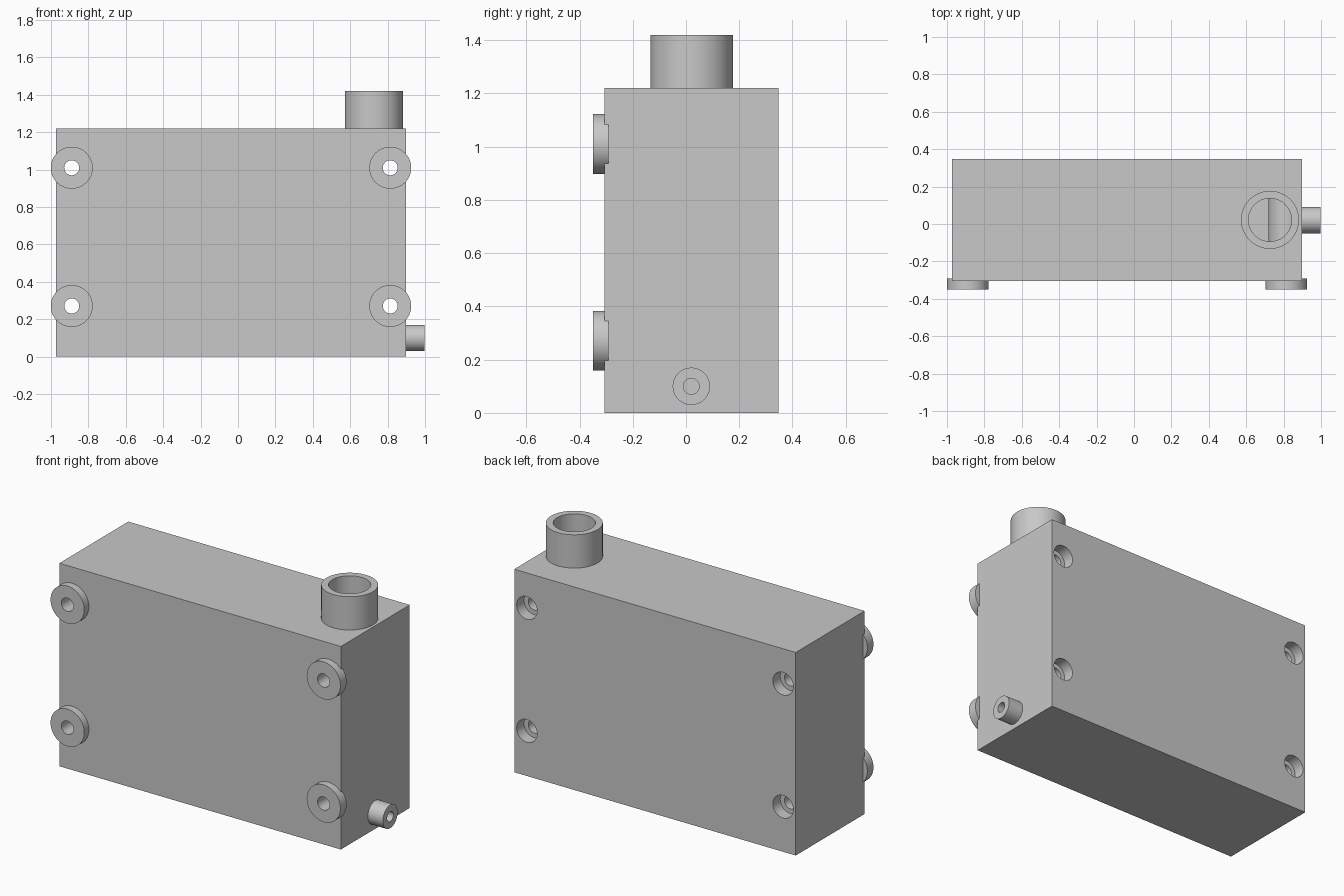
import bpy, bmesh, math
from mathutils import Matrix, Vector

if "Cube" in bpy.data.objects:
    bpy.data.objects.remove(bpy.data.objects["Cube"])

grey = bpy.data.materials.new("light_grey")
grey.diffuse_color = (0.58, 0.58, 0.58, 1)
grey.use_nodes = True
grey.node_tree.nodes["Principled BSDF"].inputs["Base Color"].default_value = grey.diffuse_color

X0, X1 = -0.973, 0.898       # case extents
Y0, Y1 = -0.306, 0.348
H, WALL, SEG = 1.22, 0.05, 64
MOUNTS = [(x, z) for x in (-0.889, 0.814) for z in (0.271, 1.01)]
INLET, OUTLET = (0.727, 0.022), (0.02, 0.10)   # (x, y) and (y, z)


def finish(bm, name):
    bmesh.ops.recalc_face_normals(bm, faces=bm.faces)
    me = bpy.data.meshes.new(name)
    bm.to_mesh(me)
    bm.free()
    me.materials.append(grey)
    ob = bpy.data.objects.new(name, me)
    bpy.context.collection.objects.link(ob)
    return ob


def box(name, lo, hi):
    lo, hi = Vector(lo), Vector(hi)
    bm = bmesh.new()
    m = Matrix.Translation((lo + hi) / 2) @ Matrix.Diagonal((*(hi - lo), 1))
    bmesh.ops.create_cube(bm, size=1, matrix=m)
    return finish(bm, name)


def tube(name, start, end, r, bore=0):
    """Cylinder from start to end, or a ring when a bore radius is given."""
    start, end = Vector(start), Vector(end)
    axis = end - start
    m = Matrix.Translation(start) @ Vector((0, 0, 1)).rotation_difference(axis).to_matrix().to_4x4()
    bm = bmesh.new()
    if not bore:
        m = m @ Matrix.Translation((0, 0, axis.length / 2))
        bmesh.ops.create_cone(bm, cap_ends=True, segments=SEG, radius1=r, radius2=r,
                              depth=axis.length, matrix=m)
        return finish(bm, name)
    profile = [(r, 0), (r, axis.length), (bore, axis.length), (bore, 0)]
    rings = [[bm.verts.new(m @ Vector((q * math.cos(a), q * math.sin(a), h))) for q, h in profile]
             for a in (math.tau * i / SEG for i in range(SEG))]
    for i in range(SEG):
        a, b = rings[i], rings[(i + 1) % SEG]
        for k in range(4):
            n = (k + 1) % 4
            bm.faces.new((a[k], b[k], b[n], a[n]))
    return finish(bm, name)


def cut(ob, cutters):
    """Subtract the cutters, bake the result and remove them."""
    for c in cutters:
        mod = ob.modifiers.new("cut", 'BOOLEAN')
        mod.operation, mod.solver, mod.object = 'DIFFERENCE', 'EXACT', c
    bpy.context.view_layer.update()
    baked = bpy.data.meshes.new_from_object(ob.evaluated_get(bpy.context.evaluated_depsgraph_get()))
    ob.modifiers.clear()
    ob.data = baked
    for c in cutters:
        bpy.data.objects.remove(c, do_unlink=True)


# Hollow inside, leaving solid sleeves around the mounting holes
cavity = box("cavity", (X0 + WALL, Y0 + WALL, WALL), (X1 - WALL, Y1 - WALL, H - WALL))
cut(cavity, [tube("sleeve", (x, -0.5, z), (x, 0.5, z), 0.095) for x, z in MOUNTS])

# Case with mounting holes, rear counterbores and the two pipe openings
case = box("case", (X0, Y0, 0), (X1, Y1, H))
cutters = [cavity]
for x, z in MOUNTS:
    cutters.append(tube("hole", (x, -0.5, z), (x, 0.5, z), 0.04))
    cutters.append(tube("counterbore", (x, Y1 - 0.07, z), (x, 0.5, z), 0.068))
cutters.append(tube("inlet_bore", (*INLET, H - 0.1), (*INLET, 1.5), 0.115))
cutters.append(tube("outlet_bore", (X1 - 0.1, *OUTLET), (1.1, *OUTLET), 0.03))
cut(case, cutters)

# Mounting bosses on the front
parts = [case]
for i, (x, z) in enumerate(MOUNTS):
    parts.append(tube(f"mount_boss_{i + 1}", (x, -0.35, z), (x, -0.292, z), 0.112, 0.04))

# Inlet on top and outlet on the right side
parts.append(tube("inlet_pipe", (*INLET, H - 0.02), (*INLET, 1.42), 0.155, 0.115))
parts.append(tube("outlet_pipe", (X1 - 0.02, *OUTLET), (0.998, *OUTLET), 0.07, 0.03))

# Smooth round walls, sharp edges
bpy.ops.object.select_all(action='DESELECT')
for ob in parts:
    ob.select_set(True)
bpy.context.view_layer.objects.active = case
bpy.ops.object.shade_smooth_by_angle(angle=math.radians(30))
